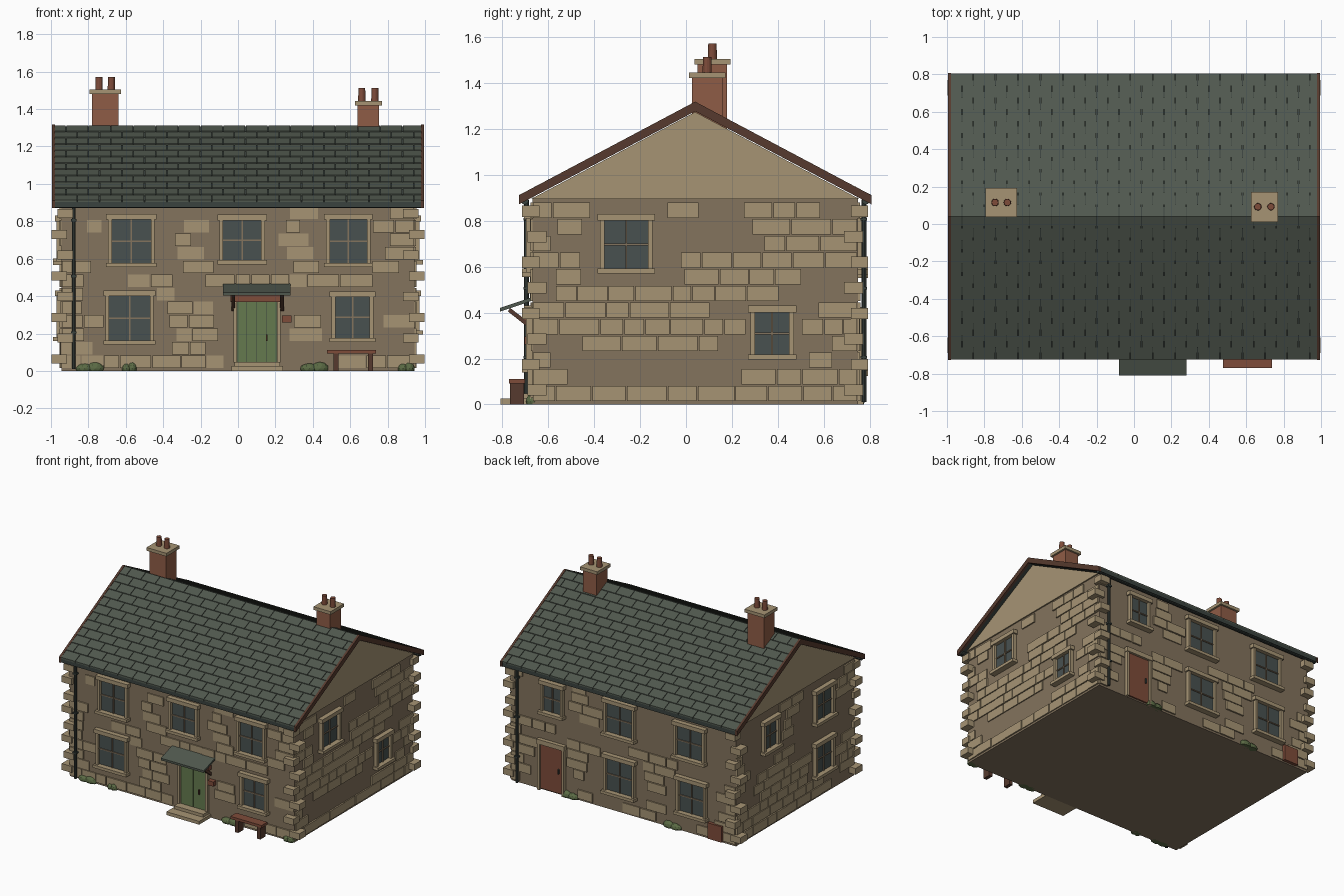
import bpy, bmesh, math, random
from mathutils import Vector, Matrix, noise

if "Cube" in bpy.data.objects:
    bpy.data.objects.remove(bpy.data.objects["Cube"])

random.seed(4)

def lin(c):
    c /= 255
    return c / 12.92 if c <= 0.04045 else ((c + 0.055) / 1.055) ** 2.4

MATS = {}
for name, rgb in {
    "tan stone": (166, 148, 116), "dark mortar": (131, 115, 93), "slate": (80, 88, 78),
    "green paint": (101, 122, 78), "brick": (143, 92, 70), "dark wood": (86, 58, 46),
    "glass": (72, 81, 80), "red wood": (126, 76, 58), "foliage": (90, 106, 68),
    "iron": (58, 66, 62)}.items():
    m = bpy.data.materials.new(name)
    m.diffuse_color = (*[lin(c) for c in rgb], 1)
    m.use_nodes = True
    m.node_tree.nodes["Principled BSDF"].inputs["Base Color"].default_value = m.diffuse_color
    MATS[name] = m

PARTS = {}  # part name -> (bmesh, material)

def part(name, mat):
    return PARTS.setdefault(name, (bmesh.new(), mat))[0]

def hexa(name, mat, pts):
    """Six-sided solid: four points of one end, then four of the other."""
    bm = part(name, mat)
    v = [bm.verts.new(p) for p in pts]
    fs = [bm.faces.new([v[i] for i in f]) for f in
          ((0, 1, 2, 3), (7, 6, 5, 4), (0, 4, 5, 1), (1, 5, 6, 2), (2, 6, 7, 3), (3, 7, 4, 0))]
    bmesh.ops.recalc_face_normals(bm, faces=fs)

def box(name, mat, x0, x1, y0, y1, z0, z1):
    hexa(name, mat, [(x, y, z) for x in (x0, x1) for y, z in ((y0, z0), (y1, z0), (y1, z1), (y0, z1))])

def tube(name, mat, p, q, r, r2=None, n=10):
    p, q = Vector(p), Vector(q)
    d = q - p
    mtx = Matrix.Translation((p + q) / 2) @ d.to_track_quat('Z', 'Y').to_matrix().to_4x4()
    bmesh.ops.create_cone(part(name, mat), cap_ends=True, segments=n, radius1=r,
                          radius2=r2 or r, depth=d.length, matrix=mtx)

# Main wall block
X, YF, YB, RY = 0.943, -0.668, 0.748, 0.04
box("wall_core", "dark mortar", -X, X, YF, YB, 0, 0.9)

def wbox(side, name, mat, u0, u1, d0, d1, z0, z1):
    """Box on a wall: u runs along the wall, d is the distance out of it."""
    if side == "front":
        box(name, mat, u0, u1, YF - d1, YF - d0, z0, z1)
    elif side == "back":
        box(name, mat, u0, u1, YB + d0, YB + d1, z0, z1)
    elif side == "right":
        box(name, mat, X + d0, X + d1, u0, u1, z0, z1)
    else:
        box(name, mat, -X - d1, -X - d0, u0, u1, z0, z1)

# Gable ends
gable = [(YF - 0.005, 0.895), (YB + 0.005, 0.895), (RY, 1.273)]
bm = part("gables", "tan stone")
ends = [[bm.verts.new((x, y, z)) for y, z in gable] for x in (-X - 0.01, X + 0.01)]
bm.faces.new(ends[0])
bm.faces.new(ends[1][::-1])
for i in range(3):
    j = (i + 1) % 3
    bm.faces.new([ends[0][i], ends[0][j], ends[1][j], ends[1][i]])
bmesh.ops.recalc_face_normals(bm, faces=bm.faces)

# Windows: side, left, right, bottom, top
WINDOWS = [
    ("front", -0.70, -0.44, 0.555, 0.84), ("front", -0.105, 0.15, 0.57, 0.835),
    ("front", 0.465, 0.715, 0.555, 0.84), ("front", -0.715, -0.445, 0.14, 0.43),
    ("front", 0.495, 0.73, 0.155, 0.425),
    ("back", 0.49, 0.69, 0.585, 0.84), ("back", -0.11, 0.16, 0.565, 0.845),
    ("back", -0.70, -0.43, 0.55, 0.83), ("back", -0.11, 0.16, 0.125, 0.425),
    ("back", -0.71, -0.45, 0.13, 0.42),
    ("right", -0.38, -0.14, 0.57, 0.83), ("right", 0.275, 0.475, 0.195, 0.43),
    ("left", 0.25, 0.45, 0.58, 0.83), ("left", -0.41, -0.17, 0.565, 0.83),
    ("left", -0.41, -0.17, 0.16, 0.43)]
for s, a, b, z0, z1 in WINDOWS:
    wbox(s, "window_sills", "tan stone", a - 0.005, b + 0.005, 0, 0.045, z0, z0 + 0.022)
    wbox(s, "window_lintels", "tan stone", a - 0.005, b + 0.005, 0, 0.036, z1 - 0.03, z1)
    for u in (a + 0.006, b - 0.026):
        wbox(s, "window_jambs", "tan stone", u, u + 0.02, 0, 0.028, z0 + 0.022, z1 - 0.03)
    wbox(s, "window_panes", "glass", a + 0.02, b - 0.02, 0, 0.006, z0 + 0.02, z1 - 0.03)
    c, zc = (a + b) / 2, (z0 + z1) / 2 - 0.004
    wbox(s, "glazing_bars", "dark mortar", c - 0.004, c + 0.004, 0, 0.014, z0 + 0.02, z1 - 0.03)
    wbox(s, "glazing_bars", "dark mortar", a + 0.02, b - 0.02, 0, 0.013, zc - 0.004, zc + 0.004)

# Wall stones in courses, worn away in patches, kept clear of openings
OPENINGS = WINDOWS + [("front", -0.02, 0.225, 0, 0.4), ("back", 0.48, 0.71, 0, 0.4)]
H = 0.0725
for k, (s, lo, hi) in enumerate((("front", -X, X), ("back", -X, X), ("right", YF, YB), ("left", YF, YB))):
    for row in range(12):
        z, u = 0.012 + row * H, lo
        while u < hi - 0.02:
            w = min(random.uniform(0.08, 0.18), hi - u)
            if hi - u - w < 0.04:
                w = hi - u
            cut = any(o[0] == s and u < o[2] and u + w > o[1] and z < o[4] and z + H > o[3] for o in OPENINGS)
            patch = noise.noise(Vector(((u + w / 2) * 3.2, z * 5, k * 7.3 + 0.5)))
            if not cut and patch > -0.16:
                wbox(s, "wall_stones", "tan stone", u + 0.003, u + w - 0.003, 0,
                     random.uniform(0.007, 0.012), z + 0.003, z + H - 0.003)
            u += w

# Corner quoins, alternating long and short
for sx in (-1, 1):
    for sy, yw in ((-1, YF), (1, YB)):
        for i in range(8):
            z = 0.04 + i * 0.111
            ox, oy, ix, iy = (0.022, 0.045, 0.06, 0.03) if i % 2 else (0.055, 0.022, 0.03, 0.06)
            xs = sorted((sx * (X + ox), sx * (X - ix)))
            ys = sorted((yw + sy * oy, yw - sy * iy))
            box("quoins", "tan stone", *xs, *ys, z, z + 0.048)

# Roof deck, slates, verge boards, gutters
def slope(x, s, h, sg):
    return (x, RY + sg * 0.765 * (1 - s), 0.9 + 0.404 * s + h)

def slope_slab(name, mat, sg, x0, x1, s0, s1, lo0, hi0, lo1, hi1):
    hexa(name, mat, [slope(x, s, h, sg) for x in (x0, x1)
                     for s, h in ((s0, lo0), (s1, lo1), (s1, hi1), (s0, hi0))])

ROWS = 12
for sg in (-1, 1):
    slope_slab("roof_deck", "iron", sg, -0.985, 0.985, 0, 1, -0.026, 0.002, -0.026, 0.004)
    for r in range(ROWS):
        x = -0.98 - (0.06 if r % 2 else 0)
        while x < 0.98:
            a, b = max(x, -0.98), min(x + 0.12, 0.98)
            if b - a > 0.01:
                slope_slab("roof_slates", "slate", sg, a + 0.002, b - 0.002, r / ROWS, (r + 1) / ROWS,
                           -0.001, 0.013, -0.001, 0.008)
            x += 0.12
    for x in (-0.995, 0.978):
        slope_slab("verge_boards", "dark wood", sg, x, x + 0.017, -0.002, 1, -0.028, 0.012, -0.028, 0.014)
    yg = RY + sg * 0.742
    tube("gutters", "iron", (-0.985, yg, 0.887), (0.985, yg, 0.887), 0.017)
    # Downpipe at opposite corners
    px, py = sg * 0.878, (YF - 0.026 if sg < 0 else YB + 0.026)
    tube("downpipes", "iron", (px, py, 0.01), (px, py, 0.89), 0.011)
    for z in (0.2, 0.5, 0.8):
        box("pipe_brackets", "iron", px - 0.015, px + 0.015, py - 0.014, py + 0.014, z, z + 0.012)

# Chimneys: stack, cap, two pots
for x, y, w, d, top, pots in ((-0.71, 0.115, 0.07, 0.064, 1.48, 0.033), (0.697, 0.092, 0.058, 0.066, 1.42, 0.035)):
    box("chimney_stacks", "brick", x - w, x + w, y - d, y + d, 1.17, top)
    e = 0.014
    box("chimney_caps", "tan stone", x - w - e, x + w + e, y - d - e, y + d + e, top, top + 0.024)
    for sx in (-1, 1):
        tube("chimney_pots", "red wood", (x + sx * pots, y, top + 0.02), (x + sx * pots, y, top + 0.092), 0.02, 0.018, 12)

# Front door with planks, frame, lintel, latch and steps
for i in range(4):
    u = -0.004 + i * 0.053
    wbox("front", "front_door", "green paint", u, u + 0.05, 0, 0.012, 0.045, 0.37)
box("door_backing", "iron", -0.01, 0.215, YF - 0.006, YF, 0.045, 0.37)
for u in (-0.024, 0.208):
    wbox("front", "door_jambs", "tan stone", u, u + 0.018, 0, 0.022, 0.045, 0.37)
wbox("front", "door_lintel", "red wood", -0.04, 0.245, 0, 0.035, 0.368, 0.402)
wbox("front", "door_latch", "dark wood", 0.15, 0.158, 0.01, 0.024, 0.16, 0.195)
wbox("front", "door_steps", "tan stone", -0.035, 0.24, 0, 0.14, 0, 0.025)
wbox("front", "door_steps", "tan stone", -0.02, 0.225, 0, 0.07, 0.025, 0.048)
wbox("front", "wall_lamp", "red wood", 0.235, 0.285, 0, 0.035, 0.26, 0.295)

# Canopy over the front door with diagonal brackets
hexa("canopy", "slate", [(x, y, z) for x in (-0.08, 0.28)
     for y, z in ((-0.81, 0.404), (YF, 0.452), (YF, 0.468), (-0.81, 0.42))])
for x in (-0.035, 0.225):
    hexa("canopy_brackets", "dark wood", [(a, y, z) for a in (x, x + 0.02)
         for y, z in ((YF, 0.32), (YF, 0.345), (-0.765, 0.42), (-0.775, 0.405))])

# Back door and wooden hatch
for u in (0.505, 0.598):
    wbox("back", "back_door", "red wood", u, u + 0.09, 0, 0.012, 0.01, 0.35)
for u in (0.485, 0.69):
    wbox("back", "back_door_jambs", "tan stone", u, u + 0.018, 0, 0.025, 0, 0.35)
wbox("back", "back_door_lintel", "tan stone", 0.48, 0.713, 0, 0.03, 0.35, 0.385)
wbox("back", "back_door_latch", "iron", 0.53, 0.54, 0.01, 0.022, 0.16, 0.195)
wbox("back", "back_hatch", "red wood", -0.84, -0.72, 0, 0.025, 0.01, 0.13)

# Bench
box("bench_seat", "red wood", 0.475, 0.737, -0.77, -0.70, 0.092, 0.112)
for x in (0.51, 0.695):
    box("bench_legs", "dark wood", x, x + 0.028, -0.765, -0.705, 0, 0.092)

# Low plants along the walls
for x, y, w in ((-0.79, YF, 0.075), (0.41, YF, 0.075), (0.90, YF, 0.045), (-0.58, YF, 0.04),
                (0.45, YB, 0.07), (-0.41, YB, 0.075)):
    for dx, k in ((-0.4, 0.8), (0.35, 1)):
        mtx = Matrix.Translation((x + dx * w, y, 0.012)) @ Matrix.Diagonal((w * 0.65, 0.03, 0.036 * k, 1))
        res = bmesh.ops.create_icosphere(part("plants", "foliage"), subdivisions=2, radius=1, matrix=mtx)
        for v in res["verts"]:
            v.co.z = max(v.co.z, 0)

# Turn the collected parts into objects
for name, (bm, mat) in PARTS.items():
    me = bpy.data.meshes.new(name)
    bm.to_mesh(me)
    bm.free()
    me.materials.append(MATS[mat])
    bpy.context.collection.objects.link(bpy.data.objects.new(name, me))
